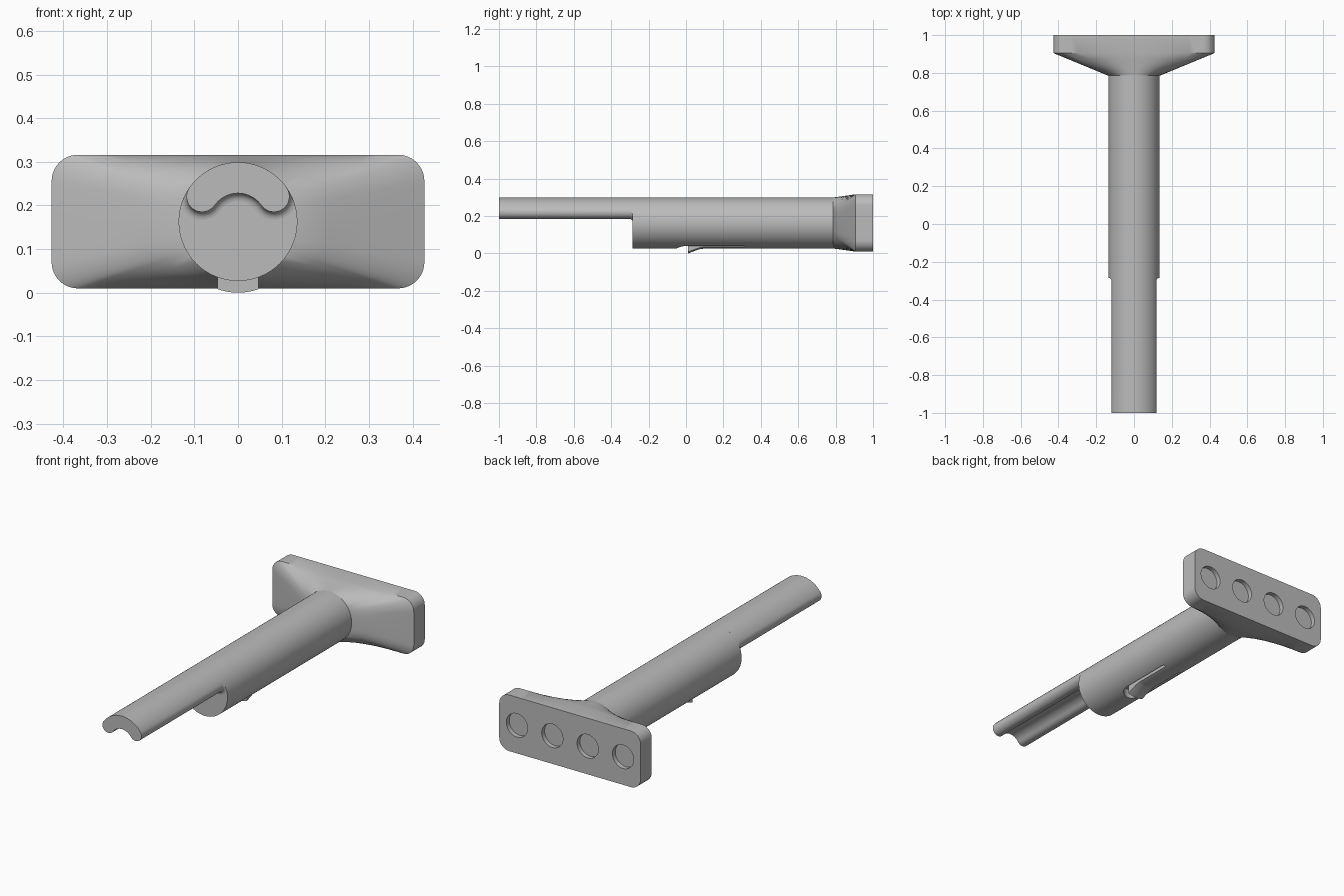
import bpy, bmesh
from math import sin, cos, pi, radians, hypot, sqrt

if "Cube" in bpy.data.objects:
    bpy.data.objects.remove(bpy.data.objects["Cube"])

CZ, R = 0.163, 0.136          # barrel axis height and radius
grey = bpy.data.materials.new("plain grey")
grey.diffuse_color = (0.5, 0.5, 0.5, 1)
grey.use_nodes = True
grey.node_tree.nodes["Principled BSDF"].inputs["Base Color"].default_value = grey.diffuse_color


def loft(name, rings):
    """Bridge equal-length closed rings and cap both ends."""
    bm = bmesh.new()
    loops = [[bm.verts.new(p) for p in ring] for ring in rings]
    n = len(loops[0])
    for a, b in zip(loops, loops[1:]):
        for i in range(n):
            j = (i + 1) % n
            bm.faces.new((a[i], a[j], b[j], b[i]))
    bm.faces.new(loops[0])
    bm.faces.new(loops[-1])
    bmesh.ops.recalc_face_normals(bm, faces=bm.faces)
    me = bpy.data.meshes.new(name)
    bm.to_mesh(me)
    bm.free()
    me.materials.append(grey)
    ob = bpy.data.objects.new(name, me)
    bpy.context.collection.objects.link(ob)
    return ob


def at_y(points, y):
    return [(x, y, z + CZ) for x, z in points]


def select(ob):
    bpy.ops.object.select_all(action='DESELECT')
    ob.select_set(True)
    bpy.context.view_layer.objects.active = ob


def cut(ob, cutter):
    m = ob.modifiers.new("cut", 'BOOLEAN')
    m.operation, m.solver, m.object = 'DIFFERENCE', 'EXACT', cutter
    select(ob)
    bpy.ops.object.modifier_apply(modifier=m.name)
    bpy.data.objects.remove(cutter)


def circle(r, n, cx=0):
    return [(cx + r * cos(2 * pi * i / n), r * sin(2 * pi * i / n)) for i in range(n)]


# Barrel with a U-shaped slot that frees the spring tongue
barrel = loft("barrel", [at_y(circle(R, 96), y) for y in (-0.285, 0.79)])
slot = [(-0.06 * cos(pi * i / 16), 0.01 - 0.06 * sin(pi * i / 16)) for i in range(17)]
slot += [(0.06, 0.31), (0.047, 0.31), (0.047, 0.01),
         (-0.047, 0.01), (-0.047, 0.31), (-0.06, 0.31)]
cut(barrel, loft("slot_cutter", [[(x, y, z) for x, y in slot] for z in (-0.05, 0.075)]))

# Catch wedge on the tongue, its underside following the barrel curve
xs = [-0.047 + 0.094 * i / 8 for i in range(9)]
catch_rings = []
for x in xs:
    s = CZ - sqrt(R * R - x * x)
    catch_rings.append([(x, 0.01, s - 0.027), (x, 0.045, s - 0.014), (x, 0.075, s - 0.004),
                        (x, 0.11, s + 0.001), (x, 0.11, 0.07), (x, 0.01, 0.07)])
catch = loft("catch", catch_rings)


# Curved guide with rounded lips, blended into the barrel end by a fillet
def guide_profile(d):
    inner, lip, mid, a0 = 0.065, 0.0355, 0.1005, radians(35)
    pts = []
    for i in range(33):                                   # outer arc
        a = a0 + (pi - 2 * a0) * i / 32
        pts.append(((R + d) * cos(a), (R + d) * sin(a)))
    for i in range(1, 16):                                # left lip
        a = pi - a0 + pi * i / 16
        pts.append((-mid * cos(a0) + (lip + d) * cos(a), mid * sin(a0) + (lip + d) * sin(a)))
    for i in range(33):                                   # inner arc
        a = pi - a0 - (pi - 2 * a0) * i / 32
        pts.append(((inner - d) * cos(a), (inner - d) * sin(a)))
    for i in range(1, 16):                                # right lip
        a = a0 + pi + pi * i / 16
        pts.append((mid * cos(a0) + (lip + d) * cos(a), mid * sin(a0) + (lip + d) * sin(a)))
    # keep everything inside the barrel radius
    return [(x * k, z * k) for x, z in pts for k in [min(1, R / hypot(x, z))]]


f = 0.018
guide_rings = [at_y(guide_profile(0), -1)]
for i in range(7):
    t = pi / 2 * i / 6
    guide_rings.append(at_y(guide_profile(f * (1 - cos(t))), -0.285 - f + f * sin(t)))
guide = loft("guide", guide_rings)


# End plate: rounded rectangle flaring out of the round barrel
def rounded_rect(hx, hz, r):
    pts = [(hx, (hz - r) * i / 4) for i in range(4)]
    corner = [(hx - r + r * cos(pi / 2 * i / 10), hz - r + r * sin(pi / 2 * i / 10))
              for i in range(11)]
    pts += corner + [((hx - r) * (1 - i / 10), hz) for i in range(1, 11)]
    half = pts + [(-x, z) for x, z in reversed(pts[:-1])]
    return half + [(x, -z) for x, z in reversed(half[1:-1])]


rect = rounded_rect(0.427, 0.153, 0.06)
length = [0]
for p, q in zip(rect, rect[1:] + rect[:1]):
    length.append(length[-1] + hypot(q[0] - p[0], q[1] - p[1]))
neck = [(R * cos(2 * pi * s / length[-1]), R * sin(2 * pi * s / length[-1]))
        for s in length[:-1]]


def blend(t):
    return [(a + (c - a) * t, b + (d - b) * t) for (a, b), (c, d) in zip(neck, rect)]


plate = loft("end_plate", [at_y(blend(t), 0.785 + 0.12 * t) for t in (0, 0.25, 0.5, 0.75, 1)]
             + [at_y(rect, 1.0)])

# Four shallow round pockets in the back face
for i in range(4):
    x = -0.32 + 0.2133 * i
    cut(plate, loft("pocket_cutter", [at_y(circle(0.064, 48, x), y) for y in (0.975, 1.05)]))

for ob in (barrel, catch, guide, plate):
    select(ob)
    bpy.ops.object.shade_smooth_by_angle(angle=radians(30))
